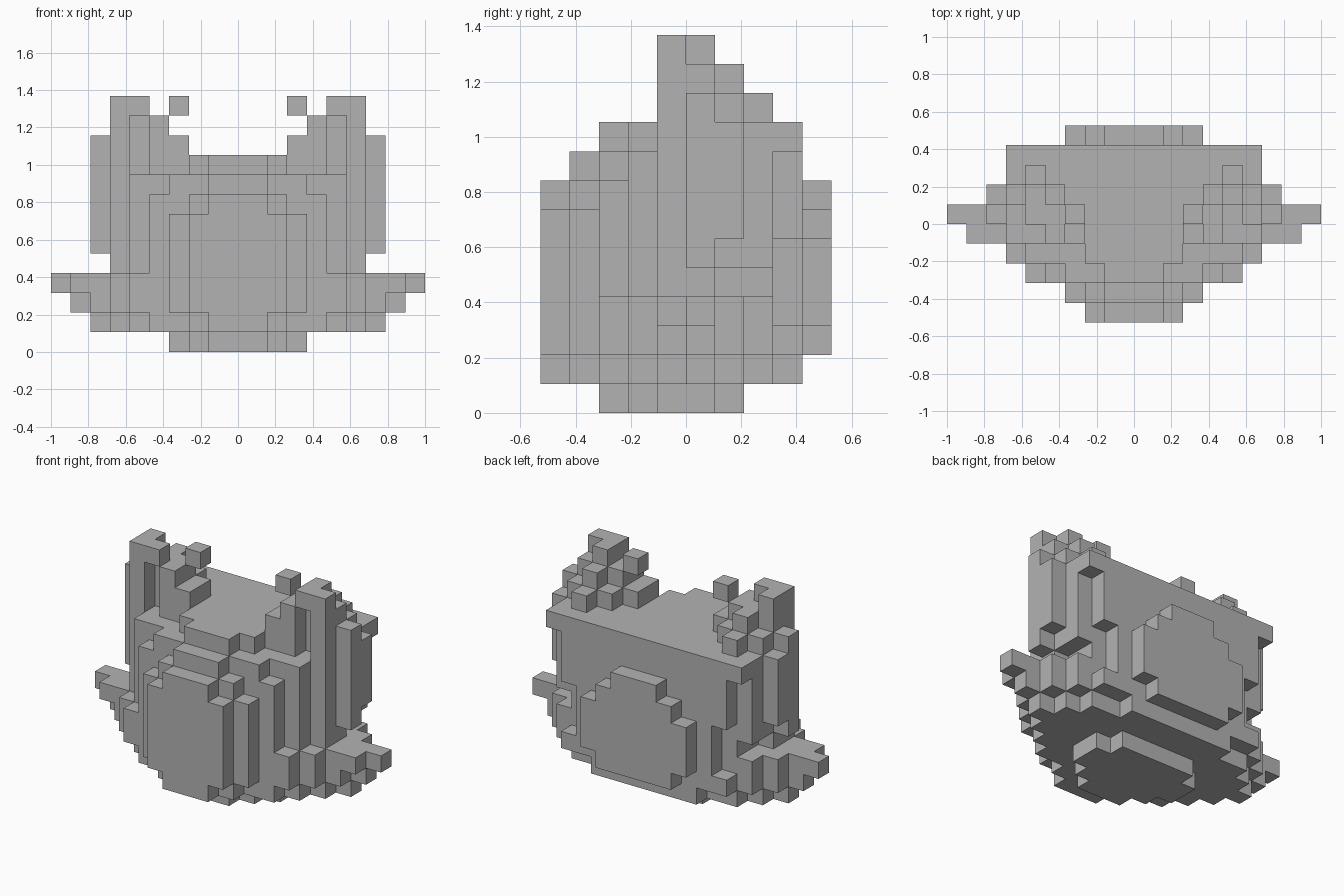
import bpy
import bmesh

U = 2 / 19  # cell size

cube = bpy.data.objects.get("Cube")
if cube:
    bpy.data.objects.remove(cube)

grey = bpy.data.materials.new("plain_grey")
grey.use_nodes = True
grey.diffuse_color = (0.45, 0.45, 0.45, 1)
bsdf = next(n for n in grey.node_tree.nodes if n.type == "BSDF_PRINCIPLED")
bsdf.inputs["Base Color"].default_value = grey.diffuse_color


def layer(z, widths, first=-5):
    """Cells of one level: each row reaches from -w to w, one digit per row ('-' is empty)."""
    return {(x, first + i, z) for i, w in enumerate(widths) if w != "-"
            for x in range(-int(w), int(w) + 1)}


def pair(z, y, lo, hi):
    """Mirrored run of cells on both sides."""
    return {(s * x, y, z) for x in range(lo, hi + 1) for s in (-1, 1)}


parts = {}

# Bottom foot
parts["foot"] = layer(0, "12332", -3)

# Wide collar with pointed side tips
parts["collar"] = (layer(1, "124567653") | layer(2, "2356787652")
                   | layer(3, "2356897643"))

# Rounded main body
parts["body"] = (layer(4, "2345665543") | layer(5, "2345676643")
                 | layer(6, "2345677652") | layer(7, "1245677651")
                 | layer(8, "-13567765-") | layer(9, "1247776", -3))
parts["body"] -= pair(9, -1, 5, 5) | pair(9, -1, 7, 7) | pair(9, 2, 7, 7)
parts["body"] |= pair(9, -1, 6, 6) | pair(9, 3, 4, 5)

# Hollow stepped ears
parts["ears"] = set()
for z, y, lo, hi in ((10, -1, 3, 4), (10, -1, 6, 6), (10, 0, 3, 7), (10, 1, 4, 6),
                     (10, 2, 5, 5), (11, -1, 4, 4), (11, -1, 6, 6), (11, 0, 4, 6),
                     (11, 1, 5, 5), (12, -1, 5, 6)):
    parts["ears"] |= pair(z, y, lo, hi)
parts["ears"] |= {(5, 0, 12), (-6, 0, 12)}

# Small loose cubes beside the ears
parts["ear_cubes"] = pair(12, 0, 3, 3)

solid = set().union(*parts.values())


def build(name, cells):
    """Skin the outside of the cells and merge coplanar faces."""
    bm = bmesh.new()
    for c in sorted(cells):
        for axis in range(3):
            for side in (0, 1):
                near = list(c)
                near[axis] += 2 * side - 1
                if tuple(near) in solid:
                    continue
                a, b = (axis + 1) % 3, (axis + 2) % 3
                corners = []
                for da, db in ((0, 0), (1, 0), (1, 1), (0, 1)):
                    p = list(c)
                    p[axis] += side
                    p[a] += da
                    p[b] += db
                    corners.append(bm.verts.new(((p[0] - 0.5) * U, p[1] * U, p[2] * U)))
                bm.faces.new(corners if side else corners[::-1])
    bmesh.ops.remove_doubles(bm, verts=bm.verts[:], dist=U / 100)
    bmesh.ops.dissolve_limit(bm, angle_limit=0.01, verts=bm.verts[:], edges=bm.edges[:])
    mesh = bpy.data.meshes.new(name)
    bm.to_mesh(mesh)
    bm.free()
    mesh.materials.append(grey)
    obj = bpy.data.objects.new(name, mesh)
    bpy.context.scene.collection.objects.link(obj)


for part, cells in parts.items():
    build(part, cells)
